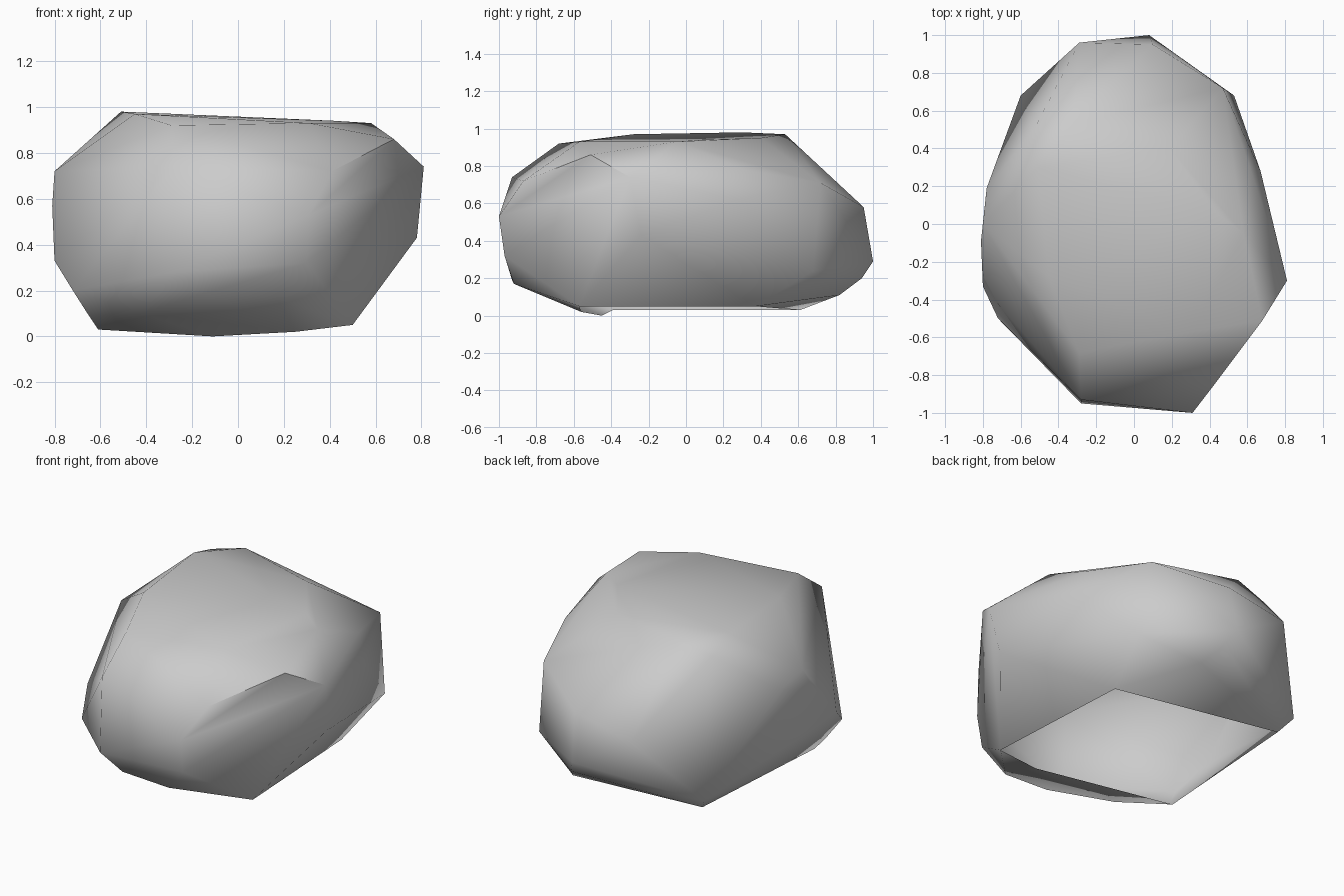
import bpy
import bmesh
import math

default_cube = bpy.data.objects.get("Cube")
if default_cube:
    bpy.data.objects.remove(default_cube, do_unlink=True)

# Corners of the boulder, grouped by band; whole numbers are hundredths of a unit
CORNERS = {
    "open_rim": [
        (50, -57, 5), (45, 37, 5), (-54, 61, 3), (-61, -39, 3), (-11, -45, 0), (25, -56, 2),
    ],
    "lower_bevel": [
        (17, -92, 17), (-14, -93, 19), (-28, -95, 28), (-42, -67, 10), (-65, -45, 9),
        (-72, -50, 20), (-60, 68, 11), (20, 82, 11), (13, 94, 20), (53, 68, 24),
    ],
    "waist": [
        (31, -100, 53), (30, -97, 32), (-80, -33, 33), (-81, -9, 57),
        (-29, 96, 50), (8, 100, 29), (78, -24, 43), (81, -30, 74), (67, 28, 62),
    ],
    "upper_bevel": [
        (-28, -93, 74), (-80, 0, 72), (-78, 19, 66), (-53, 50, 92), (10, 95, 58),
        (47, 72, 71), (61, 31, 78), (68, -51, 86), (53, -69, 79), (41, -87, 72),
    ],
    "crown": [
        (-29, -68, 92), (31, -57, 93), (58, -5, 93), (42, 7, 94),
        (19, 40, 95), (-32, 53, 97), (-51, 30, 98), (-45, -28, 97),
    ],
}


def make_material(name, colour):
    """One flat colour for the viewport and for renders."""
    material = bpy.data.materials.new(name)
    material.use_nodes = True
    material.diffuse_color = colour
    shader = next(n for n in material.node_tree.nodes if n.type == "BSDF_PRINCIPLED")
    shader.inputs["Base Color"].default_value = colour
    return material


def make_hull(name, bands, open_band, material):
    """Wrap the corner points in a tight convex skin, left open inside one band."""
    bm = bmesh.new()
    rim = set()
    for band, corners in bands.items():
        for corner in corners:
            vert = bm.verts.new([value / 100 for value in corner])
            if band == open_band:
                rim.add(vert)
    bmesh.ops.convex_hull(bm, input=bm.verts[:])
    bmesh.ops.recalc_face_normals(bm, faces=bm.faces[:])

    # Hollow underside: remove the faces spanned by the rim alone
    base = [f for f in bm.faces if rim.issuperset(f.verts)]
    bmesh.ops.delete(bm, geom=base, context="FACES")

    # Drop any corner that ended up inside the skin
    loose = [v for v in bm.verts if not v.link_faces]
    bmesh.ops.delete(bm, geom=loose, context="VERTS")

    mesh = bpy.data.meshes.new(name)
    bm.to_mesh(mesh)
    bm.free()
    mesh.materials.append(material)
    hull = bpy.data.objects.new(name, mesh)
    bpy.context.collection.objects.link(hull)
    return hull


stone_grey = make_material("stone_grey", (0.6, 0.6, 0.6, 1))
boulder = make_hull("boulder", CORNERS, "open_rim", stone_grey)

# Soft shading across the body, crisp only at the hard rims
bpy.ops.object.select_all(action="DESELECT")
boulder.select_set(True)
bpy.context.view_layer.objects.active = boulder
bpy.ops.object.shade_smooth_by_angle(angle=math.radians(60))
